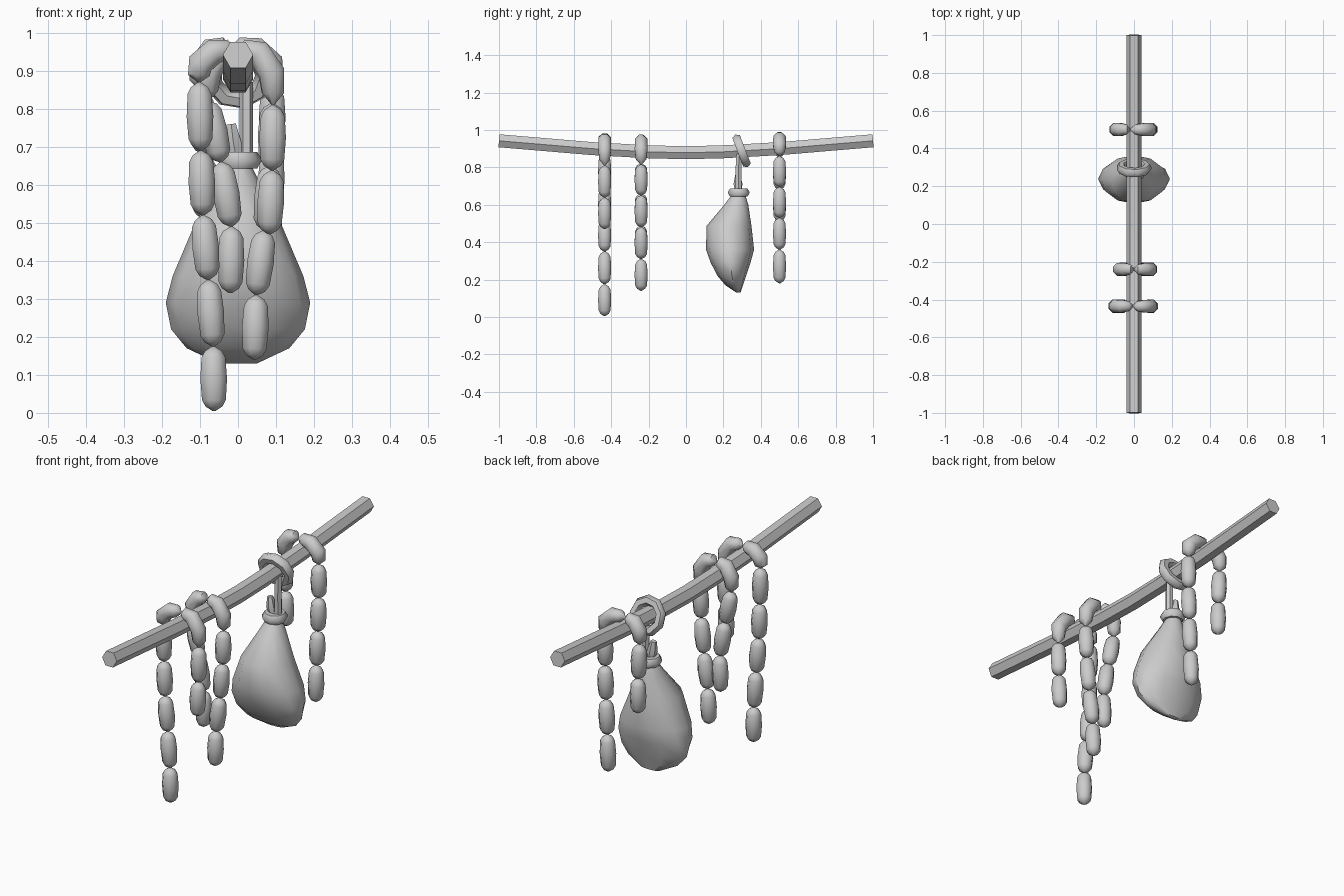
import bpy, bmesh, math
from mathutils import Vector, Matrix

if "Cube" in bpy.data.objects:
    bpy.data.objects.remove(bpy.data.objects["Cube"])


def finish(name, bm, angle=50):
    bmesh.ops.recalc_face_normals(bm, faces=bm.faces)
    me = bpy.data.meshes.new(name)
    bm.to_mesh(me)
    bm.free()
    ob = bpy.data.objects.new(name, me)
    bpy.context.collection.objects.link(ob)
    bpy.ops.object.select_all(action='DESELECT')
    ob.select_set(True)
    bpy.context.view_layer.objects.active = ob
    bpy.ops.object.shade_smooth_by_angle(angle=math.radians(angle))
    return ob


def skin(bm, rings, closed=False):
    """Bridge equal-sized rings of points; cap the ends unless closed."""
    vs = [[bm.verts.new(p) for p in r] for r in rings]
    n = len(vs[0])
    for i in range(len(vs) if closed else len(vs) - 1):
        a, b = vs[i], vs[(i + 1) % len(vs)]
        for k in range(n):
            bm.faces.new((a[k], a[(k + 1) % n], b[(k + 1) % n], b[k]))
    if not closed:
        bm.faces.new(vs[0])
        bm.faces.new(vs[-1])


def tube(bm, path, radii, side, n):
    """Tube along a planar path; side is the vector normal to its plane."""
    pts, side = [Vector(p) for p in path], Vector(side)
    rings = []
    for i, p in enumerate(pts):
        t = (pts[min(i + 1, len(pts) - 1)] - pts[max(i - 1, 0)]).normalized()
        u = side.cross(t).normalized()
        rings.append([p + radii[i] * (math.cos(a) * u + math.sin(a) * side)
                      for a in (2 * math.pi * (k + .5) / n for k in range(n))])
    skin(bm, rings)


def ring(name, loc, major, minor, tilt, n=9, m=6):
    bm = bmesh.new()
    mat = Matrix.Translation(loc) @ Matrix.Rotation(math.radians(tilt), 4, 'X')
    rings = []
    for i in range(n):
        a = 2 * math.pi * i / n
        rings.append([mat @ Vector(((major + minor * math.cos(b)) * math.cos(a),
                                    (major + minor * math.cos(b)) * math.sin(a),
                                    minor * math.sin(b)))
                      for b in (2 * math.pi * k / m for k in range(m))])
    skin(bm, rings, True)
    return finish(name, bm, 60)


# Sagging pole
bm = bmesh.new()
tube(bm, [(0, -1, .942), (0, -.5, .9), (0, -.2, .883), (0, 0, .878),
          (0, .2, .883), (0, .5, .9), (0, 1, .942)], [.04] * 7, (1, 0, 0), 6)
finish("pole", bm, 40)


def sausage(bm, a, b, y):
    """Straight link pinched at both ends."""
    a, b = Vector((a[0], y, a[1])), Vector((b[0], y, b[1]))
    prof = [(0, .004), (.07, .024), (.17, .034), (.5, .038),
            (.83, .034), (.93, .024), (1, .004)]
    tube(bm, [a.lerp(b, t) for t, r in prof], [r for t, r in prof], (0, 1, 0), 8)


def arch(bm, top, j, y):
    """Bent link that lies over the pole."""
    (tx, tz), (jx, jz) = top, j
    dx, dz = jx - tx, tz - jz
    pts = [(tx, tz), (tx + .22 * dx, tz + .004), (tx + .6 * dx, tz - .02 * dz),
           (tx + .97 * dx, tz - .4 * dz), (jx * 1.01, tz - .78 * dz), (jx, jz)]
    tube(bm, [(x, y, z) for x, z in pts], [.004, .028, .036, .037, .031, .004],
         (0, 1, 0), 8)


# Sausage strings: y, top joint, then hanging joints (x, z) on each side
strings = {
    "front": (-.435, (-.005, .952),
              [(-.102, .87), (-.098, .69), (-.092, .52), (-.078, .35), (-.065, .175), (-.063, .005)],
              [(.092, .81), (.09, .638), (.082, .47)]),
    "middle": (-.24, (0, .945),
               [(-.08, .82), (-.045, .66), (-.017, .49), (-.02, .315)],
               [(.09, .815), (.085, .65), (.07, .48), (.048, .31), (.043, .14)]),
    "back": (.5, (-.02, .958),
             [(-.098, .85), (-.09, .68), (-.088, .51)],
             [(.09, .86), (.09, .695), (.085, .53), (.078, .36), (.072, .18)]),
}
for name, (y, top, left, right) in strings.items():
    bm = bmesh.new()
    for side in (left, right):
        arch(bm, top, side[0], y)
        for a, b in zip(side, side[1:]):
            sausage(bm, a, b, y)
    finish("sausage_string_" + name, bm)

# Hanging ham: stacked ovals (z, half width, y front, y back)
bm = bmesh.new()
rows = [(.66, .03, .25, .315), (.6, .06, .205, .333), (.487, .118, .11, .35),
        (.36, .172, .107, .364), (.29, .19, .132, .345), (.22, .176, .168, .322),
        (.17, .135, .21, .305), (.13, .05, .27, .292)]
rings = []
for z, w, y0, y1 in rows:
    r = []
    for k in range(12):
        a = 2 * math.pi * k / 12
        r.append((w * math.cos(a), (y0 + y1) / 2 + (y1 - y0) / 2 * math.sin(a), z))
    rings.append(r)
skin(bm, rings)
finish("ham", bm, 45)

# Rope: neck ring, loop around the pole, hanging strand and knot end
ring("neck_ring", (.003, .282, .665), .035, .025, 0)
ring("pole_loop", (0, .297, .888), .07, .025, -69)
bm = bmesh.new()
tube(bm, [(.022, .285, .87), (.022, .28, .78), (.022, .282, .66)], [.018] * 3, (1, 0, 0), 6)
finish("rope_strand", bm)
bm = bmesh.new()
tube(bm, [(-.002, .28, .66), (-.012, .278, .71), (-.018, .277, .76)],
     [.014, .024, .014], (0, 1, 0), 6)
finish("rope_end", bm)
